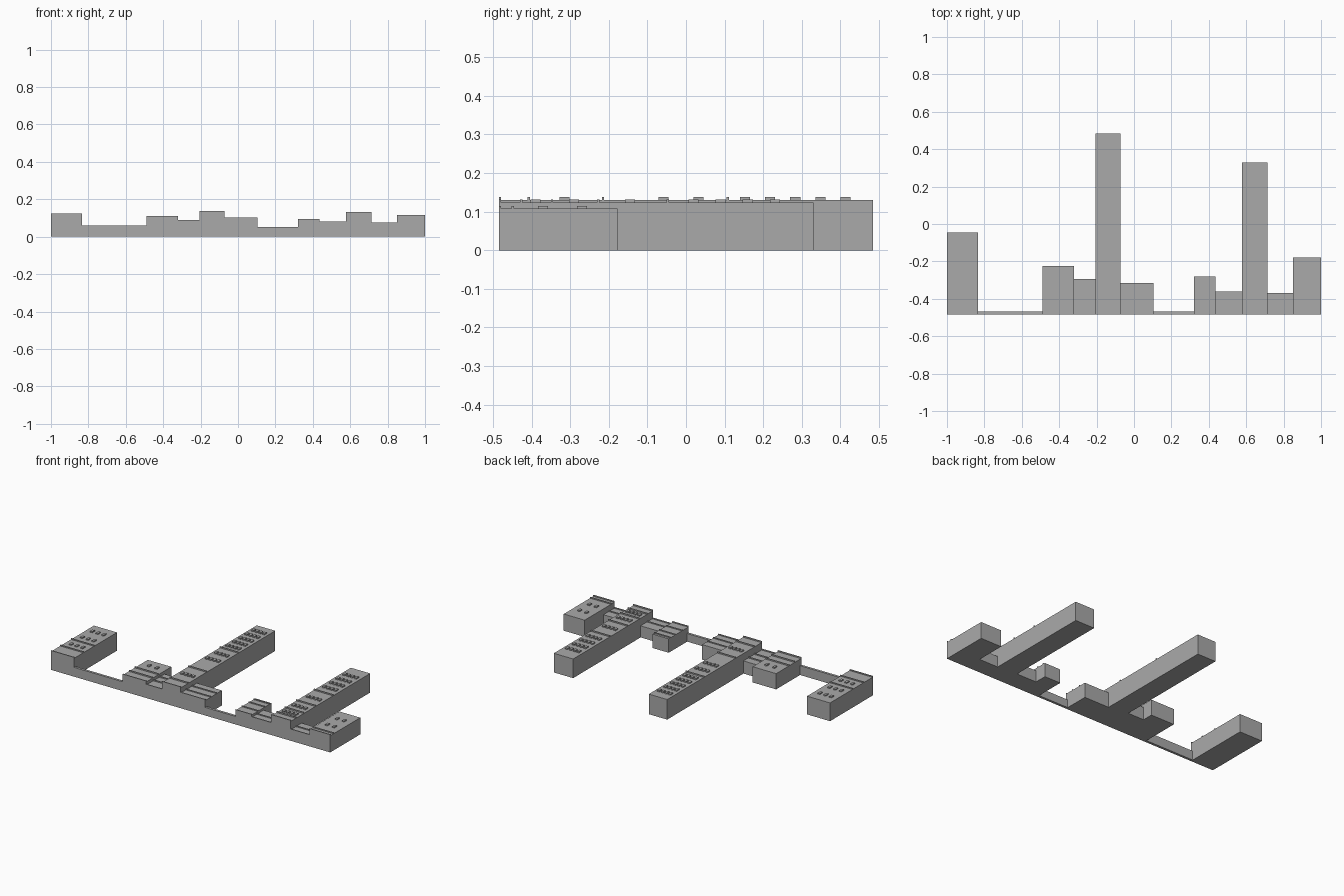
import bpy
import bmesh
from mathutils import Matrix, Vector

cube = bpy.data.objects.get("Cube")
if cube:
    bpy.data.objects.remove(cube, do_unlink=True)

# One plain grey for everything
grey = bpy.data.materials.new("plain_grey")
grey.use_nodes = True
colour = (0.4, 0.4, 0.4, 1)
grey.diffuse_color = colour
grey.node_tree.nodes["Principled BSDF"].inputs["Base Color"].default_value = colour

FRONT = -0.485
RIDGE = 0.006


def add_box(bm, x0, x1, y0, y1, z0, z1):
    size = Vector((x1 - x0, y1 - y0, z1 - z0))
    centre = Vector((x0 + x1, y0 + y1, z0 + z1)) / 2
    bmesh.ops.create_cube(bm, size=1, matrix=Matrix.Translation(centre) @ Matrix.Diagonal(size.to_4d()))


def finish(bm, name):
    mesh = bpy.data.meshes.new(name)
    bm.to_mesh(mesh)
    bm.free()
    mesh.materials.append(grey)
    bpy.context.collection.objects.link(bpy.data.objects.new(name, mesh))


def building(name, x0, x1, back, roof, rise=0.008, ridges=(), vents=(), count=3, depth=0.026):
    """Flat-roofed block with a front parapet, cross ridges and rows of vents."""
    bm = bmesh.new()
    add_box(bm, x0, x1, FRONT, back, 0, roof)
    finish(bm, name)
    bm = bmesh.new()
    for y in (FRONT, *ridges):
        add_box(bm, x0, x1, y, y + RIDGE, roof, roof + rise)
    finish(bm, name + "_roof_ridges")
    if vents:
        bm = bmesh.new()
        step = (x1 - x0) / (count + 1)
        for y in vents:
            for i in range(count):
                x = x0 + step * (i + 1)
                add_box(bm, x - 0.008, x + 0.008, y - depth / 2, y + depth / 2, roof, roof + rise)
        finish(bm, name + "_roof_vents")


def wall(name, x0, x1, height):
    bm = bmesh.new()
    add_box(bm, x0, x1, FRONT, FRONT + 0.016, 0, height)
    finish(bm, name)


# Row of buildings and garden walls along the front line
building("right_end_house", -1, -0.835, -0.045, 0.118, 0.007, (-0.39, -0.28), (-0.335, -0.22, -0.12), 3)
wall("long_front_wall", -0.835, -0.488, 0.06)
building("wide_house", -0.488, -0.32, -0.225, 0.102, 0.008, (-0.42, -0.36), (-0.29,), 2)
building("small_house", -0.32, -0.205, -0.295, 0.082, 0.007, (-0.41, -0.35))
building("long_hall", -0.205, -0.073, 0.485, 0.13, 0.008, (-0.41, -0.218, 0.105),
         (-0.315, -0.058, 0.032, 0.153, 0.218, 0.283, 0.348, 0.413), 4)
building("centre_house", -0.073, 0.105, -0.315, 0.097, 0.006, (-0.43, -0.37))
wall("short_front_wall", 0.105, 0.32, 0.052)
building("narrow_house", 0.32, 0.435, -0.28, 0.09, 0.006, (-0.42, -0.35, -0.3))
building("low_house", 0.435, 0.577, -0.36, 0.075, 0.006, (-0.43,))
building("second_long_hall", 0.577, 0.715, 0.33, 0.124, 0.008, (-0.43, -0.35, -0.23, -0.05),
         (-0.39, -0.29, -0.145, 0.02, 0.09, 0.16, 0.23), 4)
building("lowest_house", 0.715, 0.85, -0.37, 0.07, 0.006, (-0.43,))
building("left_end_house", 0.85, 1, -0.178, 0.108, 0.007, (-0.452,), (-0.37, -0.27), 2)
